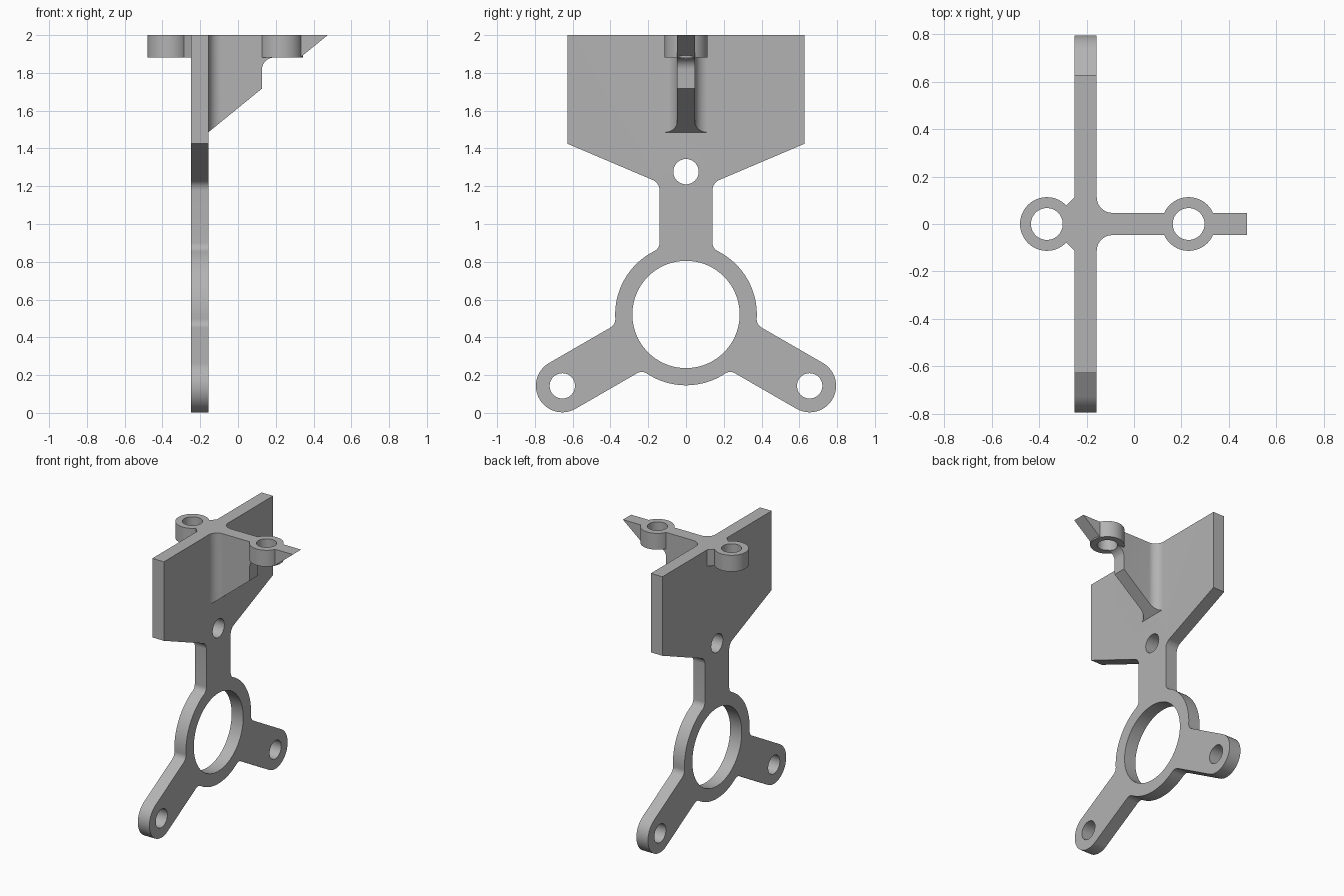
import bpy, bmesh
from math import sin, cos, radians, degrees, sqrt, atan2
from mathutils import Vector

if "Cube" in bpy.data.objects:
    bpy.data.objects.remove(bpy.data.objects["Cube"])

grey = bpy.data.materials.new("plain grey")
grey.use_nodes = True
grey.diffuse_color = (0.45, 0.45, 0.45, 1)
grey.node_tree.nodes["Principled BSDF"].inputs["Base Color"].default_value = grey.diffuse_color


def arc(cx, cy, r, a0, a1, n=10):
    """Points on an arc, angles in degrees."""
    angles = [radians(a0 + (a1 - a0) * i / n) for i in range(n + 1)]
    return [(cx + r * cos(a), cy + r * sin(a)) for a in angles]


def circle(cx, cy, r, n=64):
    return arc(cx, cy, r, 0, 360, n)[:-1]


def prism(name, points, axis, lo, hi):
    """Extrude a flat outline along one axis."""
    place = {"x": lambda a, b, t: (t, a, b),
             "y": lambda a, b, t: (a, t, b),
             "z": lambda a, b, t: (a, b, t)}[axis]
    bm = bmesh.new()
    face = bm.faces.new([bm.verts.new(place(a, b, lo)) for a, b in points])
    new = bmesh.ops.extrude_face_region(bm, geom=[face])["geom"]
    shift = Vector(place(0, 0, hi - lo))
    bmesh.ops.translate(bm, vec=shift, verts=[v for v in new if isinstance(v, bmesh.types.BMVert)])
    bmesh.ops.recalc_face_normals(bm, faces=bm.faces)
    mesh = bpy.data.meshes.new(name)
    bm.to_mesh(mesh)
    bm.free()
    mesh.materials.append(grey)
    obj = bpy.data.objects.new(name, mesh)
    bpy.context.collection.objects.link(obj)
    return obj


def combine(target, other, operation):
    """Apply a boolean and discard the second solid."""
    mod = target.modifiers.new(operation, "BOOLEAN")
    mod.operation, mod.solver, mod.object = operation, "EXACT", other
    bpy.context.view_layer.objects.active = target
    bpy.ops.object.modifier_apply(modifier=mod.name)
    bpy.data.objects.remove(other)


# Plate outline: shield, neck, ring and three arms, drawn in y and z
RING_Z, RING_R, BORE_R = 0.521, 0.375, 0.284
ARM_W, ARM_L, FILLET, HOLE_R = 0.14, 0.756, 0.05, 0.067
BACK, FRONT = -0.25, -0.157
off = ARM_W + FILLET
along = sqrt((RING_R + FILLET) ** 2 - off ** 2)
spread = degrees(atan2(off, along))


def on_arm(points, angle):
    """Turn points from an arm's own frame to its place on the ring."""
    c, s = cos(radians(angle)), sin(radians(angle))
    return [(a * c - b * s, RING_Z + a * s + b * c) for a, b in points]


leave_arm = arc(along, -off, FILLET, 90, 180 - spread)
join_arm = arc(along, off, FILLET, spread - 180, -90)
half = [(0.628, 2), (0.628, 1.425)]
half += arc(0.2, 1.178, 0.06, 113, 180)
half += on_arm(leave_arm, 90)
half += arc(0, RING_Z, RING_R, 90 - spread, spread - 30, 24)[1:-1]
half += on_arm(join_arm + arc(ARM_L, 0, ARM_W, 90, -90, 28) + leave_arm, -30)
half += arc(0, RING_Z, RING_R, -30 - spread, -90, 12)[1:]
outline = half + [(-y, z) for y, z in reversed(half[:-1])]
bracket = prism("mounting_bracket", outline, "x", BACK, FRONT)

# Ring bore and the arm holes
combine(bracket, prism("ring_bore", circle(0, RING_Z, BORE_R, 96), "x", -0.4, 0), "DIFFERENCE")
for angle in (90, -30, 210):
    (y, z), = on_arm([(ARM_L, 0)], angle)
    combine(bracket, prism("arm_hole", circle(y, z, HOLE_R, 48), "x", -0.4, 0), "DIFFERENCE")

# Gusset rib: filleted plan trimmed by its side profile
RIB_W, RIB_F = 0.047, 0.066
side = [(-0.2, RIB_W + RIB_F)]
side += arc(FRONT + RIB_F, RIB_W + RIB_F, RIB_F, 180, 270, 14) + [(0.7, RIB_W)]
plan = side + [(x, -y) for x, y in reversed(side)]
rib = prism("rib", plan, "z", 1.3, 2)
profile = [(-0.3, 2.1), (-0.3, 1.369), (0.127, 1.717)]
profile += arc(0.19, 1.818, 0.063, 180, 90)
profile += [(0.329, 1.881), (0.598, 2.1)]
combine(rib, prism("rib_profile", profile, "y", -0.3, 0.3), "INTERSECT")
combine(bracket, rib, "UNION")

# Screw bosses and the short web behind the plate
BOSS_Z, BOSS_R = 1.881, 0.113
web = [(-0.367, 0), (-0.285, 0.078), (BACK, 0.113), (-0.2, 0.113),
       (-0.2, -0.113), (BACK, -0.113), (-0.285, -0.078)]
combine(bracket, prism("boss_web", web, "z", BOSS_Z, 2), "UNION")
for x in (-0.367, 0.23):
    combine(bracket, prism("boss", circle(x, 0, BOSS_R), "z", BOSS_Z, 2), "UNION")
for x in (-0.367, 0.23):
    combine(bracket, prism("boss_hole", circle(x, 0, HOLE_R, 48), "z", 1.85, 2.1), "DIFFERENCE")

# Smooth the curved walls and keep the edges crisp
bpy.ops.object.select_all(action="DESELECT")
bracket.select_set(True)
bpy.context.view_layer.objects.active = bracket
bpy.ops.object.shade_smooth_by_angle(angle=radians(30))
